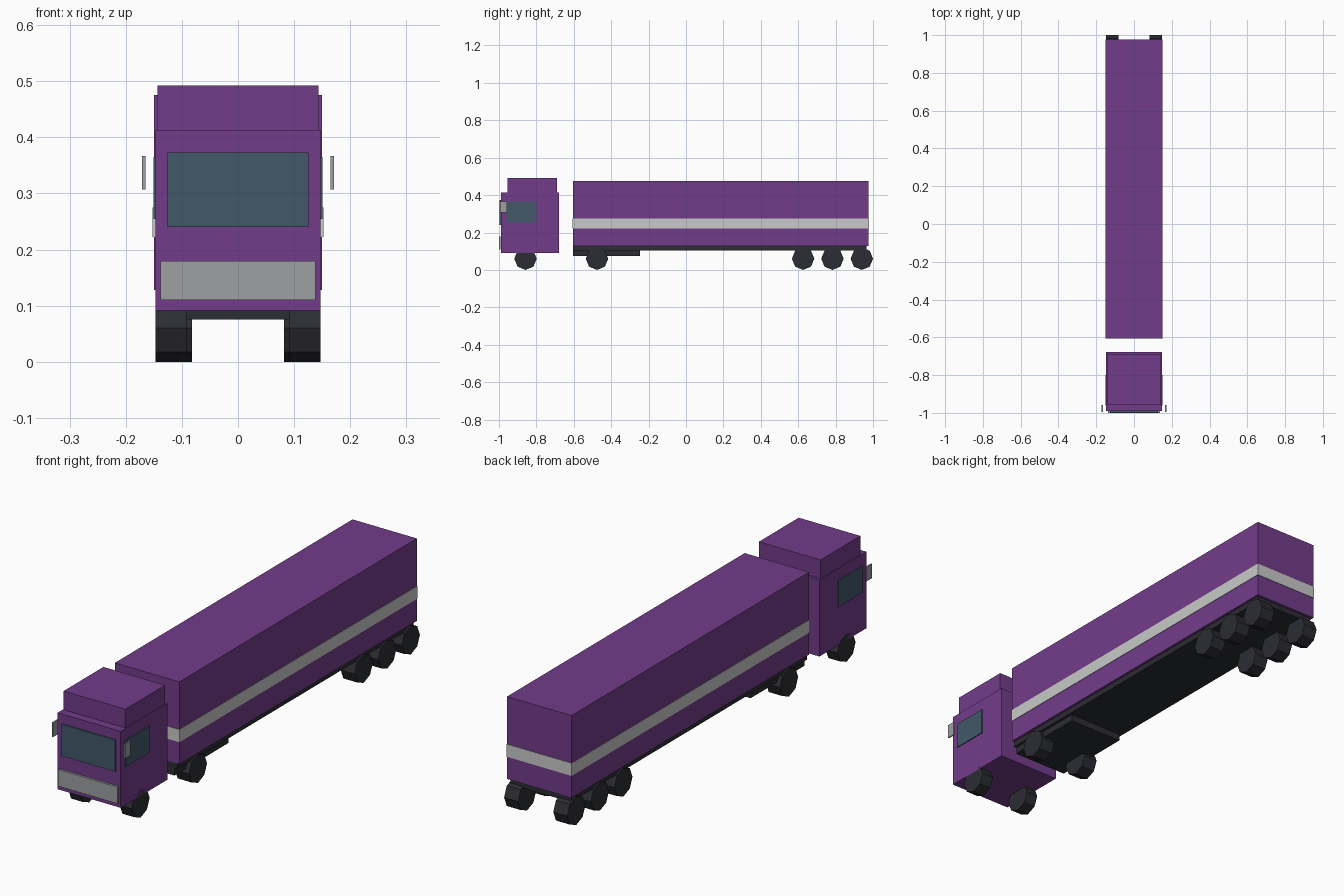
import bpy, bmesh, math
from mathutils import Matrix

if "Cube" in bpy.data.objects:
    bpy.data.objects.remove(bpy.data.objects["Cube"])


def material(name, rgb):
    m = bpy.data.materials.new(name)
    m.diffuse_color = (*rgb, 1)
    m.use_nodes = True
    m.node_tree.nodes["Principled BSDF"].inputs["Base Color"].default_value = m.diffuse_color
    return m


purple = material("purple_paint", (0.171, 0.045, 0.254))
dark = material("dark_rubber_and_frame", (0.025, 0.026, 0.033))
glass = material("blue_grey_glass", (0.054, 0.098, 0.144))
grey = material("grey_trim", (0.337, 0.348, 0.362))
light = material("light_grey_stripe", (0.578, 0.590, 0.578))


def finish(name, bm, mat):
    bmesh.ops.recalc_face_normals(bm, faces=bm.faces)
    me = bpy.data.meshes.new(name)
    bm.to_mesh(me)
    bm.free()
    me.materials.append(mat)
    ob = bpy.data.objects.new(name, me)
    bpy.context.collection.objects.link(ob)
    return ob


def box(name, x, y, z, mat):
    """Box from (min, max) ranges on each axis."""
    size = [b - a for a, b in (x, y, z)]
    mid = [(a + b) / 2 for a, b in (x, y, z)]
    bm = bmesh.new()
    bmesh.ops.create_cube(bm, size=1, matrix=Matrix.Translation(mid) @ Matrix.Diagonal((*size, 1)))
    return finish(name, bm, mat)


def wheel(name, x0, x1, y, mat, r=0.06):
    """Eight-sided wheel standing on one corner."""
    bm = bmesh.new()
    place = Matrix.Translation(((x0 + x1) / 2, y, r)) @ Matrix.Rotation(math.pi / 2, 4, 'Y')
    bmesh.ops.create_cone(bm, cap_ends=True, segments=8, radius1=r, radius2=r,
                          depth=abs(x1 - x0), matrix=place)
    return finish(name, bm, mat)


# Cab
box("cab", (-0.147, 0.147), (-0.99, -0.678), (0.091, 0.413), purple)
box("cab_roof", (-0.1435, 0.1435), (-0.955, -0.69), (0.413, 0.492), purple)
box("windshield", (-0.126, 0.126), (-0.997, -0.989), (0.24, 0.373), glass)
box("grille", (-0.138, 0.138), (-1.0, -0.991), (0.11, 0.18), grey)

# Trailer
box("trailer_body", (-0.15, 0.15), (-0.605, 0.976), (0.128, 0.475), purple)
box("trailer_stripe", (-0.152, 0.152), (-0.607, 0.978), (0.222, 0.275), light)
box("trailer_chassis", (-0.14, 0.14), (-0.605, 0.966), (0.104, 0.128), dark)
box("coupling_frame", (-0.128, 0.128), (-0.605, -0.247), (0.075, 0.104), dark)

# Side windows, mirrors and wheels on both sides
for s, side in ((-1, "right"), (1, "left")):
    def span(a, b):
        return tuple(sorted((s * a, s * b)))
    box("side_window_" + side, span(0.146, 0.151), (-0.96, -0.80), (0.254, 0.365), glass)
    box("mirror_" + side, span(0.165, 0.171), (-0.994, -0.958), (0.307, 0.367), grey)
    for i, y in enumerate((-0.858, -0.476, 0.626, 0.783, 0.94)):
        wheel(f"wheel_{side}_{i + 1}", s * (0.092 if i == 0 else 0.082), s * 0.147, y, dark)
